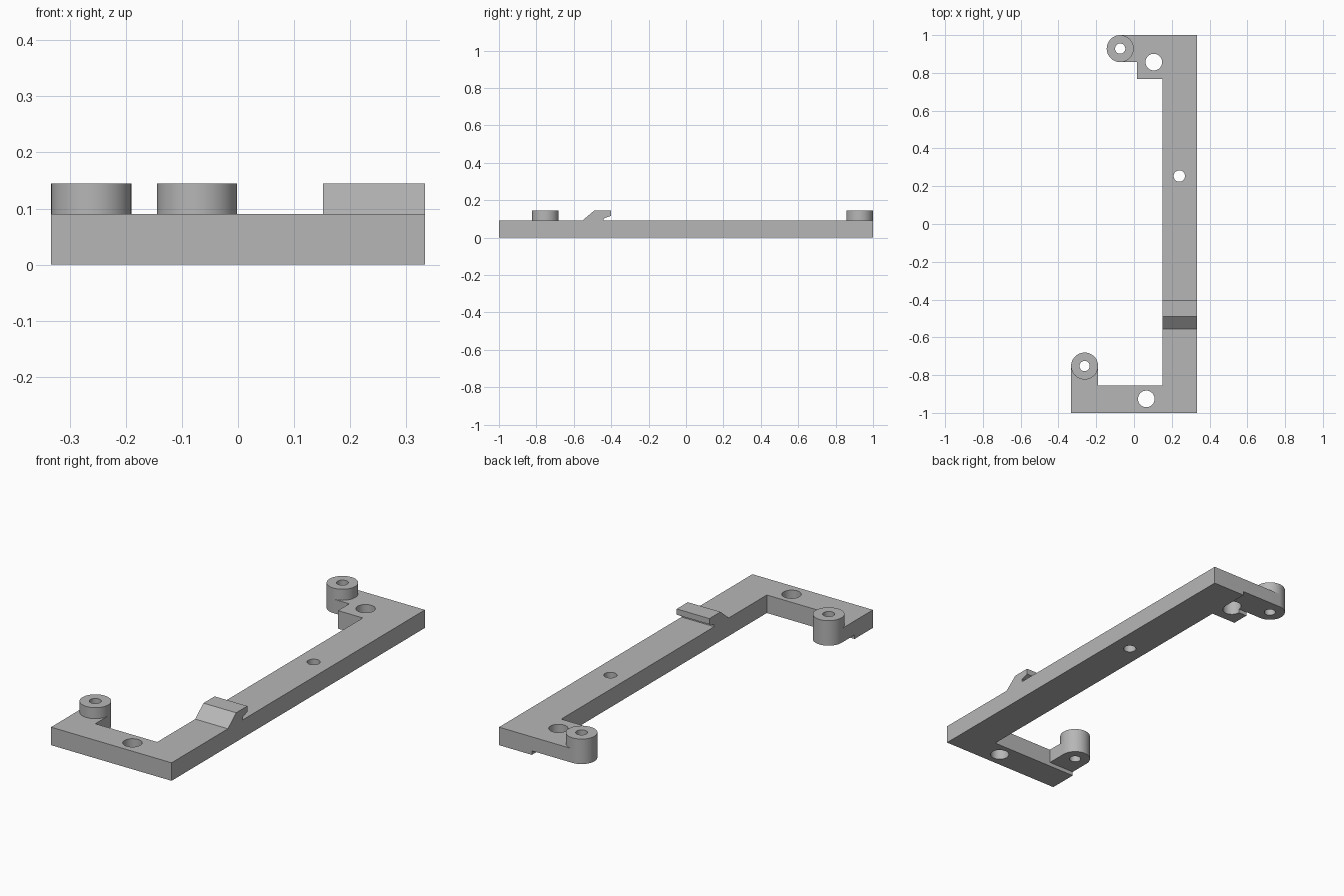
import bpy
import bmesh
from math import sin, cos, radians
from mathutils import Vector

cube = bpy.data.objects.get("Cube")
if cube:
    bpy.data.objects.remove(cube)

grey = bpy.data.materials.new("light_grey")
grey.use_nodes = True
grey.diffuse_color = (0.47, 0.47, 0.47, 1)
grey.node_tree.nodes["Principled BSDF"].inputs["Base Color"].default_value = grey.diffuse_color

SEGMENTS = 48
TOP, RIM, STEP = 0.09, 0.145, 0.02
BOSS_R, BORE_R = 0.0715, 0.027
BACK_BOSS = (-0.073, 0.9285)
FRONT_BOSS = (-0.2615, -0.752)
BAR_IN, BAR_OUT = 0.152, 0.333
ARM_IN = -0.855


def arc(center, radius, start, end, steps):
    """Points along an arc, angles in degrees."""
    angles = [radians(start + (end - start) * i / steps) for i in range(steps + 1)]
    return [(center[0] + radius * cos(a), center[1] + radius * sin(a)) for a in angles]


def prism(name, points, offset):
    """Extrude a closed loop of 3D points along an offset."""
    bm = bmesh.new()
    face = bm.faces.new([bm.verts.new(p) for p in points])
    new = bmesh.ops.extrude_face_region(bm, geom=[face])["geom"]
    bmesh.ops.translate(bm, vec=Vector(offset),
                        verts=[v for v in new if isinstance(v, bmesh.types.BMVert)])
    bmesh.ops.recalc_face_normals(bm, faces=bm.faces)
    mesh = bpy.data.meshes.new(name)
    bm.to_mesh(mesh)
    bm.free()
    mesh.materials.append(grey)
    obj = bpy.data.objects.new(name, mesh)
    bpy.context.collection.objects.link(obj)
    return obj


def slab(name, outline, z0, z1):
    return prism(name, [(x, y, z0) for x, y in outline], (0, 0, z1 - z0))


def activate(obj):
    bpy.ops.object.select_all(action="DESELECT")
    obj.select_set(True)
    bpy.context.view_layer.objects.active = obj


def cut(obj, cutter):
    cutter.hide_render = True
    activate(obj)
    mod = obj.modifiers.new("cut", "BOOLEAN")
    mod.operation = "DIFFERENCE"
    mod.solver = "EXACT"
    mod.object = cutter
    bpy.ops.object.modifier_apply(modifier=mod.name)
    bpy.data.objects.remove(cutter)


def drill(obj, center, radius):
    circle = arc(center, radius, 0, 360, SEGMENTS)[:-1]
    cut(obj, slab("drill", circle, -0.1, 0.3))


def relieve(obj, x0, x1, y0, y1):
    corners = [(x0, y0), (x1, y0), (x1, y1), (x0, y1)]
    cut(obj, slab("relief", corners, -0.1, STEP))


# Frame: long bar, front arm and back bracket, with rounded tab ends
outline = [(-BAR_OUT, -1), (BAR_OUT, -1), (BAR_OUT, 1)]
outline += arc(BACK_BOSS, BOSS_R, 90, 270, SEGMENTS // 2)
outline += [(0.015, 0.857), (0.015, 0.768), (BAR_IN, 0.768), (BAR_IN, ARM_IN), (-0.19, ARM_IN)]
outline += arc(FRONT_BOSS, BOSS_R, 0, 180, SEGMENTS // 2)
frame = slab("frame", outline, 0, TOP)

# Shallow relief under both tabs
relieve(frame, -0.5, BAR_IN, 0.857, 1.1)
relieve(frame, -0.5, -0.1, ARM_IN, -0.6)

# Mounting holes through the frame
for center, radius in [((0.105, 0.857), 0.044), ((0.065, -0.926), 0.044), ((0.24, 0.254), 0.03),
                       (BACK_BOSS, BORE_R), (FRONT_BOSS, BORE_R)]:
    drill(frame, center, radius)

# Bored bosses on the tab ends
parts = [frame]
for name, center in [("back_boss", BACK_BOSS), ("front_boss", FRONT_BOSS)]:
    boss = slab(name, arc(center, BOSS_R, 0, 360, SEGMENTS)[:-1], TOP, RIM)
    drill(boss, center, BORE_R)
    parts.append(boss)

# Ramped hook across the long bar
profile = [(-0.555, TOP), (-0.49, RIM), (-0.402, RIM), (-0.402, 0.116), (-0.44, 0.102), (-0.44, TOP)]
parts.append(prism("hook", [(BAR_IN, y, z) for y, z in profile], (BAR_OUT - BAR_IN, 0, 0)))

for part in parts:
    activate(part)
    bpy.ops.object.shade_smooth_by_angle(angle=radians(20))
